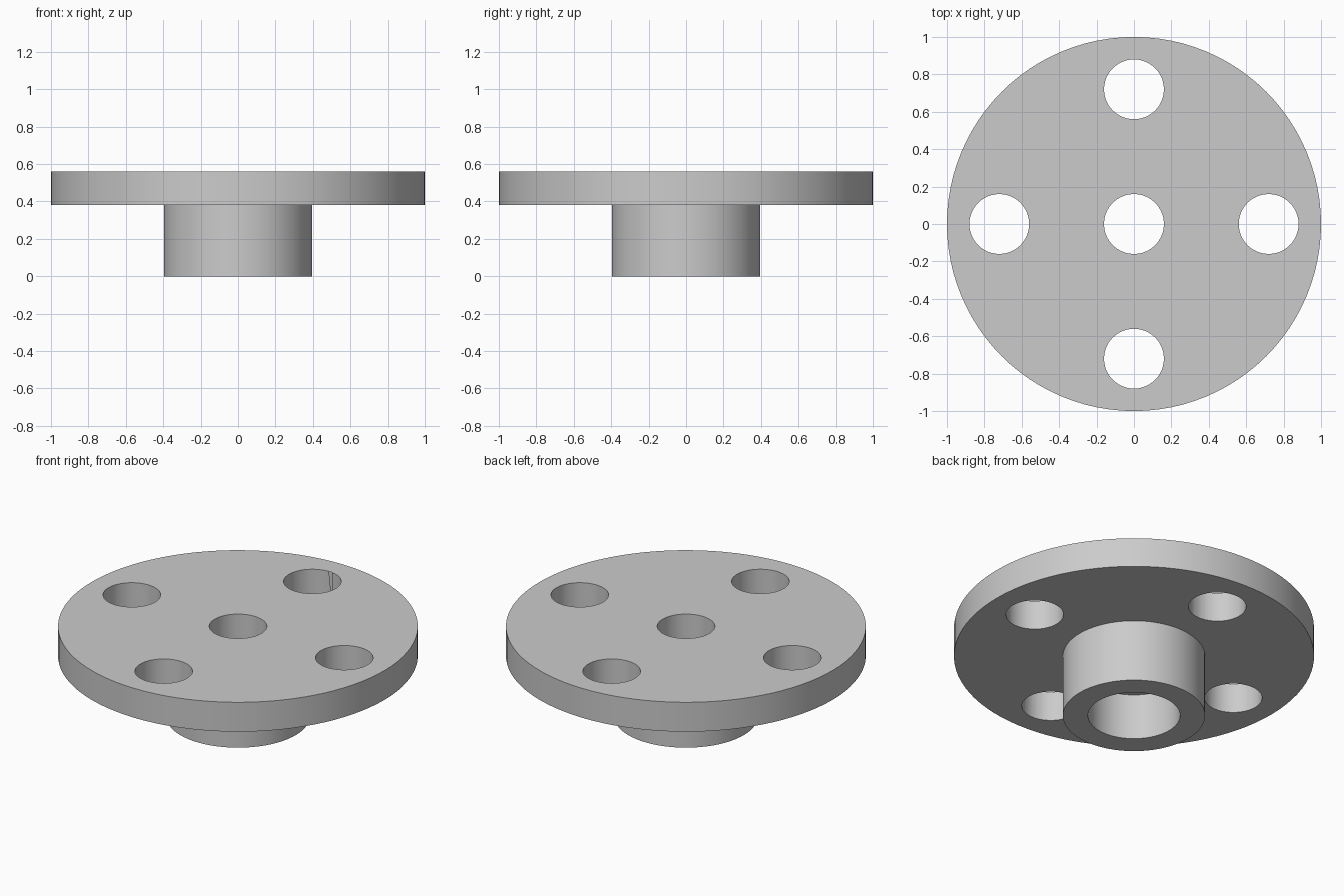
import bpy
import bmesh
import math

cube = bpy.data.objects.get("Cube")
if cube:
    bpy.data.objects.remove(cube, do_unlink=True)

TOP, FLANGE_BASE, BORE_STEP = 0.56, 0.38, 0.28
FLANGE_R, HUB_R, BORE_R, HOLE_R, BOLT_CIRCLE = 1.0, 0.395, 0.256, 0.16, 0.72

steel = bpy.data.materials.new("plain grey")
steel.use_nodes = True
grey = (0.6, 0.6, 0.6, 1)
steel.diffuse_color = grey
steel.node_tree.nodes["Principled BSDF"].inputs["Base Color"].default_value = grey


def lathe(name, profile, segments):
    """Revolve a closed (radius, height) profile around z."""
    bm = bmesh.new()
    rings = []
    for i in range(segments):
        a = math.tau * i / segments
        rings.append([bm.verts.new((r * math.cos(a), r * math.sin(a), z)) for r, z in profile])
    for i, ring in enumerate(rings):
        following = rings[(i + 1) % segments]
        for j in range(len(profile)):
            k = (j + 1) % len(profile)
            bm.faces.new((ring[j], following[j], following[k], ring[k]))
    bmesh.ops.recalc_face_normals(bm, faces=bm.faces)
    mesh = bpy.data.meshes.new(name)
    bm.to_mesh(mesh)
    bm.free()
    obj = bpy.data.objects.new(name, mesh)
    bpy.context.collection.objects.link(obj)
    mesh.materials.append(steel)
    return obj


# Round flange and hub with a stepped centre bore
flange = lathe("flanged_hub", [
    (HOLE_R, TOP), (FLANGE_R, TOP), (FLANGE_R, FLANGE_BASE), (HUB_R, FLANGE_BASE),
    (HUB_R, 0), (BORE_R, 0), (BORE_R, BORE_STEP), (HOLE_R, BORE_STEP)], 96)

# Four bolt holes through the flange
cutters = []
for i in range(4):
    a = math.pi / 2 * i
    bpy.ops.mesh.primitive_cylinder_add(
        vertices=48, radius=HOLE_R, depth=0.4,
        location=(BOLT_CIRCLE * math.cos(a), BOLT_CIRCLE * math.sin(a), 0.47))
    cutter = bpy.context.object
    cutter.name = "bolt_hole_cutter"
    cutter.hide_render = True
    cutter.data.materials.append(steel)
    mod = flange.modifiers.new("bolt_hole", 'BOOLEAN')
    mod.operation = 'DIFFERENCE'
    mod.solver = 'EXACT'
    mod.object = cutter
    cutters.append(cutter)

# Bake the holes, then drop the cutters
bpy.ops.object.select_all(action='DESELECT')
flange.select_set(True)
bpy.context.view_layer.objects.active = flange
for mod in list(flange.modifiers):
    bpy.ops.object.modifier_apply(modifier=mod.name)
for cutter in cutters:
    bpy.data.objects.remove(cutter, do_unlink=True)

bpy.ops.object.shade_smooth_by_angle(angle=math.radians(30))
